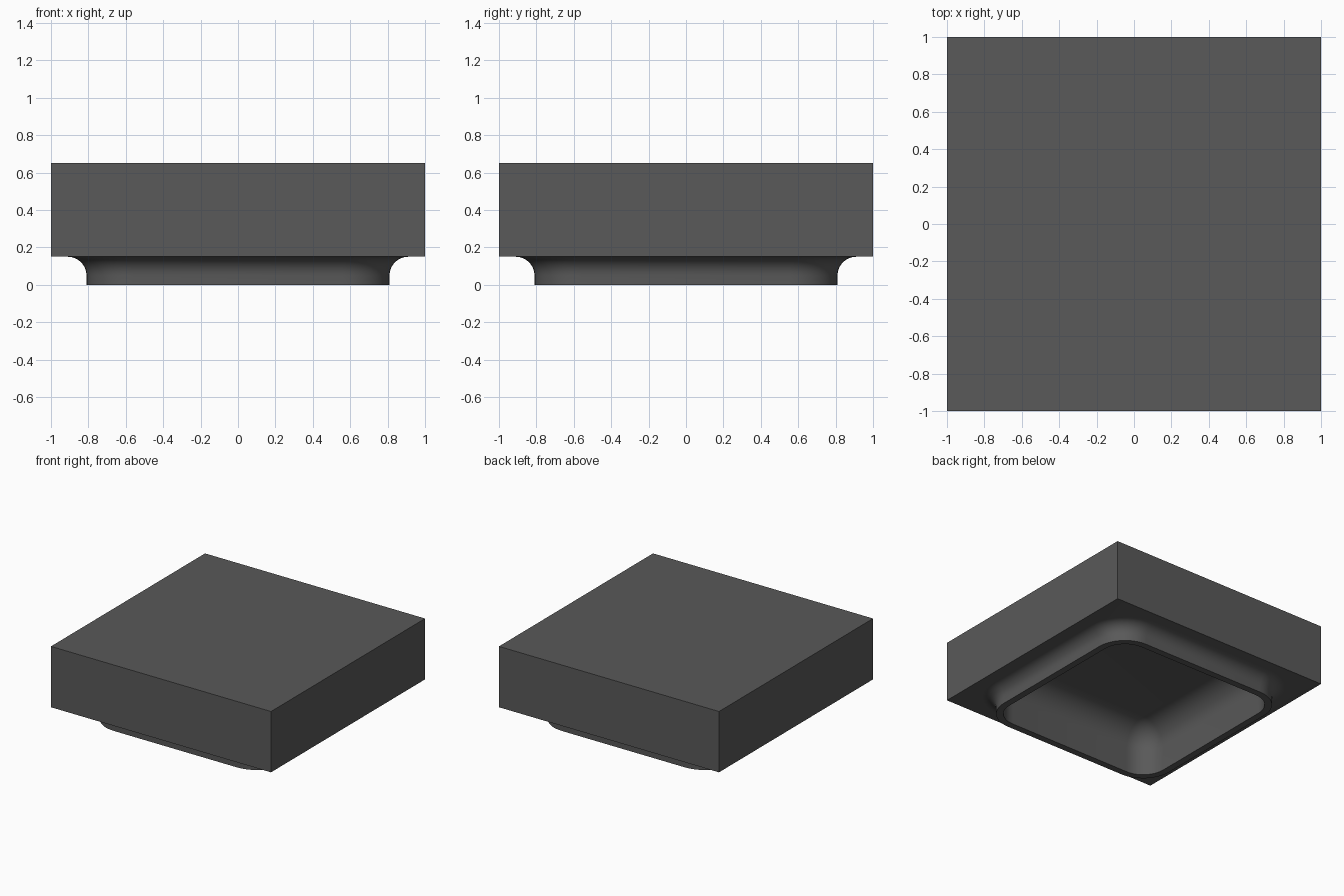
import bpy, bmesh
from math import sin, cos, pi

# remove the default object
old = bpy.data.objects.get("Cube")
if old:
    bpy.data.objects.remove(old, do_unlink=True)

CORNER_STEPS = 10
FILLET_STEPS = 8


def make_material(name, rgb):
    mat = bpy.data.materials.new(name)
    color = (*rgb, 1)
    mat.diffuse_color = color
    mat.use_nodes = True
    for node in mat.node_tree.nodes:
        if node.type == 'BSDF_PRINCIPLED':
            node.inputs["Base Color"].default_value = color
    return mat


def ring(bm, half, radius, z):
    """Square loop with rounded corners; a zero radius collapses to sharp corners."""
    inner = half - radius
    verts = []
    for i, (sx, sy) in enumerate(((1, 1), (-1, 1), (-1, -1), (1, -1))):
        for j in range(CORNER_STEPS + 1):
            a = (i + j / CORNER_STEPS) * pi / 2
            verts.append(bm.verts.new((sx * inner + radius * cos(a),
                                       sy * inner + radius * sin(a), z)))
    return verts


# dimensions
TOP, PLATE_BOTTOM = 0.65, 0.15
NECK, NECK_CORNER, FILLET = 0.81, 0.25, 0.10
RIM = 0.055
POCKET, POCKET_CORNER, DEPTH = NECK - RIM, NECK_CORNER - RIM, 0.40

# profile from the plate top, round the neck and up into the pocket
profile = [(1, 0, TOP), (1, 0, PLATE_BOTTOM)]
for k in range(FILLET_STEPS + 1):
    a = k / FILLET_STEPS * pi / 2
    out = FILLET * (1 - sin(a))
    profile.append((NECK + out, NECK_CORNER + out,
                    PLATE_BOTTOM - FILLET * (1 - cos(a))))
profile += [(NECK, NECK_CORNER, 0), (POCKET, POCKET_CORNER, 0)]
for k in range(FILLET_STEPS + 1):
    a = k / FILLET_STEPS * pi / 2
    inset = POCKET_CORNER * (1 - cos(a))
    profile.append((POCKET - inset, POCKET_CORNER - inset,
                    DEPTH - POCKET_CORNER * (1 - sin(a))))

# skin the loops and cap the plate top and the pocket floor
bm = bmesh.new()
loops = [ring(bm, *p) for p in profile]
count = len(loops[0])
for upper, lower in zip(loops, loops[1:]):
    for i in range(count):
        j = (i + 1) % count
        bm.faces.new((upper[i], lower[i], lower[j], upper[j]))
bm.faces.new(loops[0])
bm.faces.new(reversed(loops[-1]))
bmesh.ops.remove_doubles(bm, verts=bm.verts, dist=0.0005)
bmesh.ops.recalc_face_normals(bm, faces=bm.faces)

mesh = bpy.data.meshes.new("hollow_square_cap")
bm.to_mesh(mesh)
bm.free()
cap = bpy.data.objects.new("hollow_square_cap", mesh)
bpy.context.collection.objects.link(cap)
mesh.materials.append(make_material("dark_grey", (0.1, 0.1, 0.1)))

# smooth fillets, crisp box edges
bpy.ops.object.select_all(action='DESELECT')
cap.select_set(True)
bpy.context.view_layer.objects.active = cap
bpy.ops.object.shade_smooth_by_angle(angle=pi / 6)
